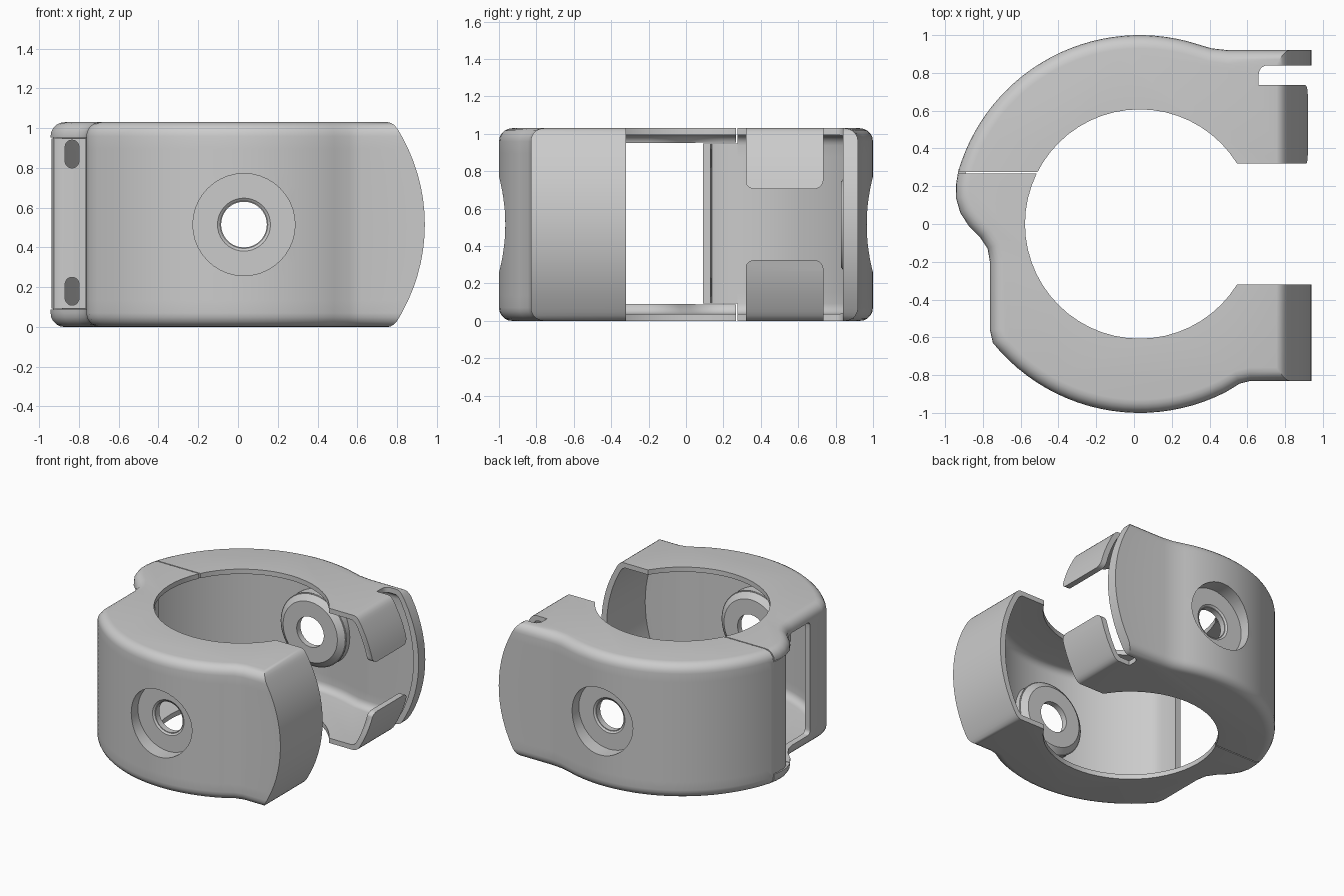
import bpy, bmesh, math
from mathutils import Vector, Matrix

if "Cube" in bpy.data.objects:
    bpy.data.objects.remove(bpy.data.objects["Cube"])

H, CX, END = 1.03, 0.03, 0.95


def arc(a0, a1, n, r=1.0):
    return [(CX + r * math.cos(math.radians(a0 + (a1 - a0) * i / n)),
             r * math.sin(math.radians(a0 + (a1 - a0) * i / n))) for i in range(n + 1)]


# Plan outline, from the front end round the left bulge to the back end
outline = ([(END, -0.83), (0.62, -0.83), (0.56, -0.845)] + arc(-63, -141, 22)
           + [(-0.763, -0.56), (-0.763, -0.2), (-0.775, -0.13), (-0.815, -0.07), (-0.875, -0.01),
              (-0.92, 0.06), (-0.943, 0.14), (-0.942, 0.21)]
           + arc(164, 72, 28) + [(0.41, 0.93), (0.5, 0.92), (END, 0.92)])[::-1]


def inset(pts, d):
    out = []
    for i, p in enumerate(pts):
        p, a, b = Vector(p), Vector(pts[i - 1]), Vector(pts[(i + 1) % len(pts)])
        e1, e2 = (p - a).normalized(), (b - p).normalized()
        n1, n2 = Vector((-e1.y, e1.x)), Vector((-e2.y, e2.x))
        out.append(p + (n1 + n2) * d / (1 + n1.dot(n2)))
    return out


def finish(name, bm):
    bmesh.ops.recalc_face_normals(bm, faces=bm.faces)
    me = bpy.data.meshes.new(name)
    bm.to_mesh(me)
    bm.free()
    ob = bpy.data.objects.new(name, me)
    bpy.context.collection.objects.link(ob)
    return ob


def loft(name, loops):
    """Closed solid through stacked loops of 3D points."""
    bm = bmesh.new()
    loops = [[bm.verts.new(p) for p in loop] for loop in loops]
    n = len(loops[0])
    for a, b in zip(loops, loops[1:]):
        for i in range(n):
            bm.faces.new((a[i], a[(i + 1) % n], b[(i + 1) % n], b[i]))
    bm.faces.new(loops[0])
    bm.faces.new(loops[-1])
    return finish(name, bm)


def body(name, off, z0, z1, r):
    """Stacked outlines: filleted top and bottom, right end bowed outwards."""
    low = [(r * (1 - math.cos(t)), r * (1 - math.sin(t))) for t in
           [math.pi / 2 * i / 5 for i in range(6)]]
    mid = [(z0 + r + (z1 - z0 - 2 * r) * i / 14, 0) for i in range(1, 14)]
    levels = [(z0 + h, d) for h, d in low] + mid + [(z1 - h, d) for h, d in reversed(low)]
    loops = []
    for z, d in levels:
        bow = 0.03 + math.sqrt(0.91 ** 2 - (z - H / 2) ** 2) - off
        k = max(0, 1 - min(z - z0, z1 - z) / 0.03)
        bow -= 0.025 * (1 - math.sqrt(max(0, 1 - k * k)))     # soft end corners
        loops.append([(bow if o[0] == END else p.x, p.y, z)
                      for p, o in zip(inset(outline, off + d), outline)])
    return loft(name, loops)


def box(lo, hi, axis=None, r=0):
    lo, hi = Vector(lo), Vector(hi)
    bm = bmesh.new()
    bmesh.ops.create_cube(bm, size=1)
    for v in bm.verts:
        v.co = Vector([(lo[k] + hi[k]) / 2 + v.co[k] * (hi[k] - lo[k]) for k in range(3)])
    if axis is not None:
        es = [e for e in bm.edges
              if abs((e.verts[0].co - e.verts[1].co).normalized()[axis]) > 0.9]
        bmesh.ops.bevel(bm, geom=es, offset=r, segments=5, profile=0.5, affect='EDGES')
    return finish("cutter", bm)


def cyl(axis, r0, r1, a, b, seg=40):
    """Cone or cylinder along z at the ring centre, or along y through the bolt axis."""
    bm = bmesh.new()
    bmesh.ops.create_cone(bm, cap_ends=True, segments=seg, radius1=r0, radius2=r1, depth=abs(b - a))
    if axis == 'z':
        m = Matrix.Translation((CX, 0, (a + b) / 2))
    else:
        m = (Matrix.Translation((CX, (a + b) / 2, H / 2))
             @ Matrix.Rotation(-math.pi / 2 if b > a else math.pi / 2, 4, 'X'))
    bmesh.ops.transform(bm, matrix=m, verts=bm.verts)
    return finish("cutter", bm)


def boolean(ob, tool, op='DIFFERENCE'):
    m = ob.modifiers.new("bool", 'BOOLEAN')
    m.operation, m.object, m.solver = op, tool, 'EXACT'
    bpy.context.view_layer.objects.active = ob
    bpy.ops.object.modifier_apply(modifier=m.name)
    bpy.data.objects.remove(tool)


# Hollow ring shell with central bore and open mouth on the right
shell = body("front_half", 0, 0, H, 0.07)
boolean(shell, body("cavity", 0.045, 0.037, H - 0.037, 0.055))
boolean(shell, cyl('z', 0.607, 0.607, -0.2, 1.3, 56))
boolean(shell, box((0.3, -0.32, -0.2), (1.2, 0.32, 1.3)))

# Bolt bosses with counterbore and through hole, front and back
for s in (-1, 1):
    boolean(shell, cyl('y', 0.23, 0.278, s * 0.83, s * 0.87), 'UNION')
    boolean(shell, cyl('y', 0.275, 0.277, s * 0.865, s * 0.959), 'UNION')
    boolean(shell, cyl('y', 0.257, 0.257, s * 0.885, s * 1.1))
    boolean(shell, cyl('y', 0.115, 0.115, s * 0.7, s * 1.2))
    boolean(shell, cyl('y', 0.12, 0.14, s * 0.875, s * 0.89))

# Back end: slot behind the tabs and gap between upper and lower tab
cut = box((0.66, 0.2, -0.5), (1.2, 0.84, 1.5), 2, 0.048)
for z0, z1 in ((-0.9, 0.325), (0.705, 1.9)):
    boolean(cut, box((0.4, 0.315, z0), (1.4, 0.735, z1), 0, 0.05))
boolean(shell, cut)

# Window in the left wall
boolean(shell, box((-1.2, -0.41, 0.09), (-0.6, 0.2, 0.95), 0, 0.03))

# Split into two halves along the seam
back = shell.copy()
back.data = shell.data.copy()
back.name = "back_half"
bpy.context.collection.objects.link(back)
boolean(shell, box((-1.3, 0.267, -0.5), (1.3, 1.5, 1.5)))
boolean(shell, box((-1.3, 0.05, 0.087), (-0.4, 0.5, 0.953)))
boolean(back, box((-1.3, -1.5, -0.5), (1.3, 0.275, 1.5)))

# Tongue: the back wall runs past the seam and curls inwards, with two slots
outer = [(-0.928, 0.29), (-0.938, 0.23), (-0.937, 0.15), (-0.925, 0.115), (-0.895, 0.095),
         (-0.83, 0.09), (-0.765, 0.09)]
inner = [(x + 0.04 * a, y + 0.04 * b) for (x, y), (a, b) in zip(
    outer, [(1, 0), (1, 0), (1, 0.2), (0.8, 0.6), (0.4, 0.95), (0.1, 1), (0, 1)])]
tongue = loft("tongue", [[(x, y, z) for x, y in outer + inner[::-1]] for z in (0.092, 0.948)])
for z in (0.18, 0.87):
    boolean(tongue, box((-0.87, 0, z - 0.07), (-0.8, 0.2, z + 0.07), 1, 0.034))
boolean(back, tongue, 'UNION')

for ob in (shell, back):
    bpy.ops.object.select_all(action='DESELECT')
    ob.select_set(True)
    bpy.context.view_layer.objects.active = ob
    bpy.ops.object.shade_smooth_by_angle(angle=math.radians(30))
